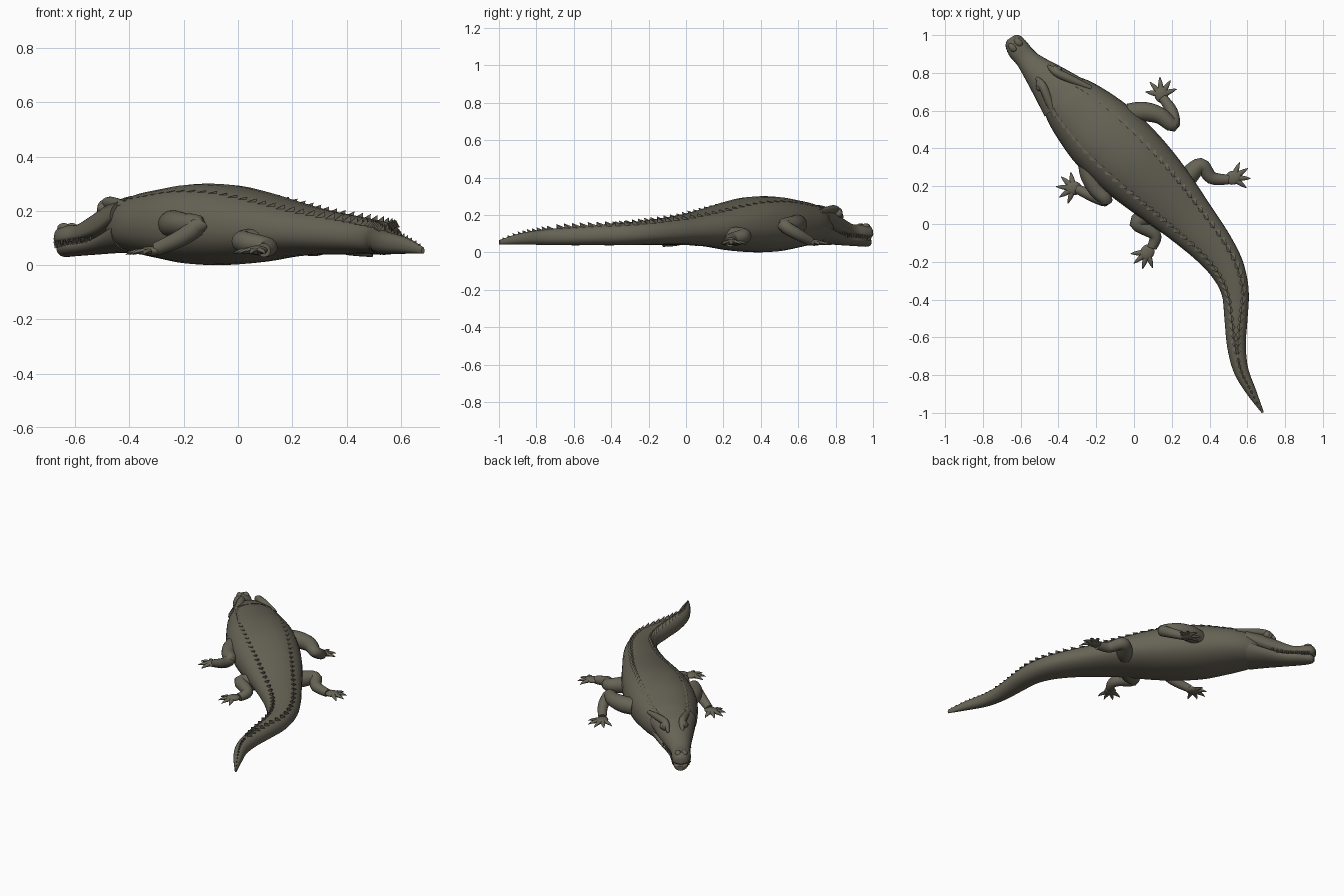
import bpy, bmesh, math
from mathutils import Vector, Matrix

if "Cube" in bpy.data.objects:
    bpy.data.objects.remove(bpy.data.objects["Cube"])

skin = bpy.data.materials.new("olive_hide")
skin.diffuse_color = (0.135, 0.125, 0.092, 1)
skin.use_nodes = True
skin.node_tree.nodes["Principled BSDF"].inputs["Base Color"].default_value = skin.diffuse_color
UP = Vector((0, 0, 1))
POW = 2.2      # roundness of the cross-section


def finish(name, bm, angle=40):
    bmesh.ops.recalc_face_normals(bm, faces=bm.faces)
    me = bpy.data.meshes.new(name)
    bm.to_mesh(me)
    bm.free()
    me.materials.append(skin)
    for p in me.polygons:
        p.use_smooth = True
    me.set_sharp_from_angle(angle=math.radians(angle))
    ob = bpy.data.objects.new(name, me)
    bpy.context.collection.objects.link(ob)
    return ob


def spline(pts, t):
    """Catmull-Rom sample of a list of tuples, t in station units."""
    n = len(pts)
    i = min(int(t), n - 2)
    u = t - i
    a, b, c, d = (pts[max(0, min(n - 1, j))] for j in (i - 1, i, i + 1, i + 2))
    return [0.5 * (2 * q + (r - p) * u + (2 * p - 5 * q + 4 * r - s) * u * u
                   + (3 * q - p - 3 * r + s) * u ** 3)
            for p, q, r, s in zip(a, b, c, d)]


def skin_rings(bm, rings):
    rings = [[bm.verts.new(p) for p in r] for r in rings]
    n = len(rings[0])
    for a, b in zip(rings, rings[1:]):
        for j in range(n):
            k = (j + 1) % n
            bm.faces.new((a[j], a[k], b[k], b[j]))
    bm.faces.new(rings[0])
    bm.faces.new(rings[-1])


def frame(pts, t):
    """Centre, backward direction and sideways direction on a plan curve."""
    p = spline(pts, t)
    a, b = spline(pts, max(t - .1, 0)), spline(pts, min(t + .1, len(pts) - 1))
    d = Vector((b[0] - a[0], b[1] - a[1], 0)).normalized()
    return p, d, d.cross(UP)


def loft(name, pts, sub=4, sides=28, belly=.45):
    """Stations are (x, y, half width, bottom, top)."""
    rings = []
    for i in range((len(pts) - 1) * sub + 1):
        (x, y, w, zb, zt), d, s = frame(pts, i / sub)
        zm = zb + (zt - zb) * belly
        ring = []
        for j in range(sides):
            a = 2 * math.pi * j / sides
            c, h = math.cos(a), math.sin(a)
            c = math.copysign(abs(c) ** (2 / POW), c)
            h = math.copysign(abs(h) ** (2 / POW), h)
            z = zm + h * ((zt - zm) if h > 0 else (zm - zb))
            ring.append(Vector((x, y, 0)) + s * (c * w) + UP * z)
        rings.append(ring)
    bm = bmesh.new()
    skin_rings(bm, rings)
    return finish(name, bm)


def tube(bm, pts, sub=4, sides=12, flat=1.0):
    """Stations are (x, y, z, radius)."""
    rings = []
    last = len(pts) - 1
    for i in range(last * sub + 1):
        t = i / sub
        x, y, z, r = spline(pts, t)
        a, b = spline(pts, max(t - .1, 0)), spline(pts, min(t + .1, last))
        d = (Vector(b[:3]) - Vector(a[:3])).normalized()
        s = d.cross(UP).normalized()
        u = s.cross(d)
        rings.append([Vector((x, y, z)) + s * (r * math.cos(k)) + u * (r * flat * math.sin(k))
                      for k in (2 * math.pi * j / sides for j in range(sides))])
    skin_rings(bm, rings)


def blob(bm, loc, size, turn=0):
    m = Matrix.Translation(loc) @ Matrix.Rotation(turn, 4, 'Z') @ Matrix.Diagonal((*size, 1))
    bmesh.ops.create_uvsphere(bm, u_segments=16, v_segments=10, radius=1, matrix=m)


# Trunk and tail
body = [(-.415, .715, .104, .06, .232), (-.35, .652, .152, .042, .262), (-.258, .562, .186, .022, .282),
        (-.155, .46, .208, .003, .299), (-.03, .34, .208, .001, .296), (.085, .23, .192, .012, .27),
        (.19, .125, .168, .03, .238), (.295, .015, .14, .038, .208), (.407, -.11, .114, .04, .185),
        (.49, -.23, .093, .04, .168), (.535, -.357, .073, .038, .156), (.54, -.505, .061, .038, .145),
        (.542, -.64, .05, .038, .133), (.565, -.77, .04, .04, .12), (.62, -.886, .027, .042, .102),
        (.682, -.998, .006, .042, .066)]
loft("body_and_tail", body)

# Head: upper and lower jaws parted by the mouth line
upper = [(-.65, .988, .024, .085, .125), (-.64, .972, .046, .075, .145), (-.612, .925, .059, .078, .148),
         (-.575, .88, .058, .085, .152), (-.53, .83, .073, .088, .178), (-.445, .745, .11, .105, .23),
         (-.37, .668, .142, .145, .256)]
lower = [(-.645, .982, .02, .036, .068), (-.635, .966, .04, .03, .076), (-.61, .925, .053, .032, .08),
         (-.53, .83, .068, .038, .09), (-.445, .745, .104, .044, .12), (-.37, .668, .138, .044, .16)]
loft("upper_jaw", upper, belly=.3)
loft("lower_jaw", lower, belly=.75)

# Teeth along both sides of the mouth
bm = bmesh.new()
for i in range(15):
    p, d, s = frame(upper, 1.2 + i * .24)
    for side in (-1, 1):
        down = i % 2 == 0
        loc = Vector((p[0], p[1], p[3] + (0 if down else .002))) + s * (side * p[2] * .9)
        m = Matrix.Translation(loc) @ Matrix.Rotation(math.pi if down else 0, 4, 'X')
        bmesh.ops.create_cone(bm, segments=6, radius1=.007, radius2=.001, depth=.026,
                              cap_ends=True, matrix=m)
finish("teeth", bm)

# Eyes, brow ridges and nostrils
head_turn = math.atan2(-.72, .69)
back = Vector((math.cos(head_turn), math.sin(head_turn), 0))
across = back.cross(UP)
bm = bmesh.new()
for side in (-1, 1):
    eye = Vector((-.45, .77, .21)) + across * (side * .056)
    blob(bm, eye, (.034, .024, .032), head_turn)
    blob(bm, eye + across * (side * .012) - UP * .002, (.021, .02, .021), head_turn)
    ridge = [eye + back * k + across * (side * o) + UP * h
             for k, o, h in ((-.05, -.012, -.024), (0, -.006, .016), (.08, .024, .017), (.19, .07, .008))]
    tube(bm, [(*q, r) for q, r in zip(ridge, (.008, .021, .022, .012))])
    blob(bm, Vector((-.628, .948, .138)) + across * (side * .02), (.028, .019, .017), head_turn)
finish("eyes_brows_and_nostrils", bm)


# Back scutes: two rows which join into one crest near the tail tip
def scute(bm, t, f, length, height, wide):
    (x, y, w, zb, zt), d, s = frame(body, t)
    zm = zb + (zt - zb) * .45
    z = zm + (zt - zm) * (1 - abs(f) ** POW) ** (1 / POW)
    base = Vector((x, y, z - .006)) + s * (f * w)
    wid = length * wide
    ring = [base - d * length * .65, base + s * wid, base + d * length * .5, base - s * wid]
    tip = bm.verts.new(base + d * length * .55 + UP * (height + .006))
    vs = [bm.verts.new(p) for p in ring]
    for j in range(4):
        bm.faces.new((vs[j], vs[(j + 1) % 4], tip))
    bm.faces.new(vs)


bm = bmesh.new()
for i in range(38):
    t = .7 + i * .31
    f = .58 if t < 10 else .58 - .5 * (t - 10) / 2.5
    tall = .002 + .018 * min(1, max(0, (t - 4.5) / 4))
    for side in (-1, 1):
        scute(bm, t, side * f, .055, tall, .36)
for i in range(10):
    scute(bm, 12.6 + i * .23, 0, .045 - i * .002, .017 - i * .0013, .25)
finish("back_scutes", bm, 20)

# Legs: from just inside the trunk to wrist or ankle
legs = {
    "front_right_leg": [(-.03, .585, .15, .052), (.05, .595, .15, .052), (.135, .575, .15, .045),
                        (.205, .525, .142, .036), (.20, .595, .098, .032), (.155, .665, .06, .025)],
    "front_left_leg": [(-.245, .335, .15, .052), (-.235, .26, .152, .05), (-.20, .185, .15, .043),
                       (-.15, .13, .145, .036), (-.21, .145, .10, .032), (-.30, .185, .06, .025)],
    "hind_right_leg": [(.23, .19, .09, .05), (.285, .25, .085, .052), (.355, .31, .088, .04),
                       (.41, .245, .07, .034), (.50, .235, .055, .026)],
    "hind_left_leg": [(.14, .09, .09, .05), (.085, .05, .085, .05), (.015, .005, .088, .04),
                      (.11, -.055, .068, .034), (.095, -.125, .055, .026)],
}
# Foot centre, heading in degrees, toe count
feet = {
    "front_right_foot": ((.145, .685, .052), 95, 5),
    "front_left_foot": ((-.32, .19, .052), 175, 5),
    "hind_right_foot": ((.525, .245, .055), 15, 4),
    "hind_left_foot": ((.07, -.15, .055), 237, 4),
}
for name, pts in legs.items():
    bm = bmesh.new()
    tube(bm, pts, sub=5, sides=16)
    finish(name, bm, 60)

# Feet with spread, clawed toes
for name, (c, heading, count) in feet.items():
    bm = bmesh.new()
    c = Vector(c)
    h = math.radians(heading)
    blob(bm, c, (.045, .037, .017), h)
    spread = 150 if count == 5 else 105
    for i in range(count):
        off = (i / (count - 1) - .5) * spread
        a = h + math.radians(off)
        d = Vector((math.cos(a), math.sin(a), 0))
        size = .094 - .008 * abs(off) / 75
        tube(bm, [(*(c + d * .005), .019), (*(c + d * size * .55 - UP * .002), .013),
                  (*(c + d * size * .8 - UP * .006), .008), (*(c + d * size - UP * .013), .0015)],
             sub=2, sides=8, flat=.75)
    finish(name, bm, 50)
